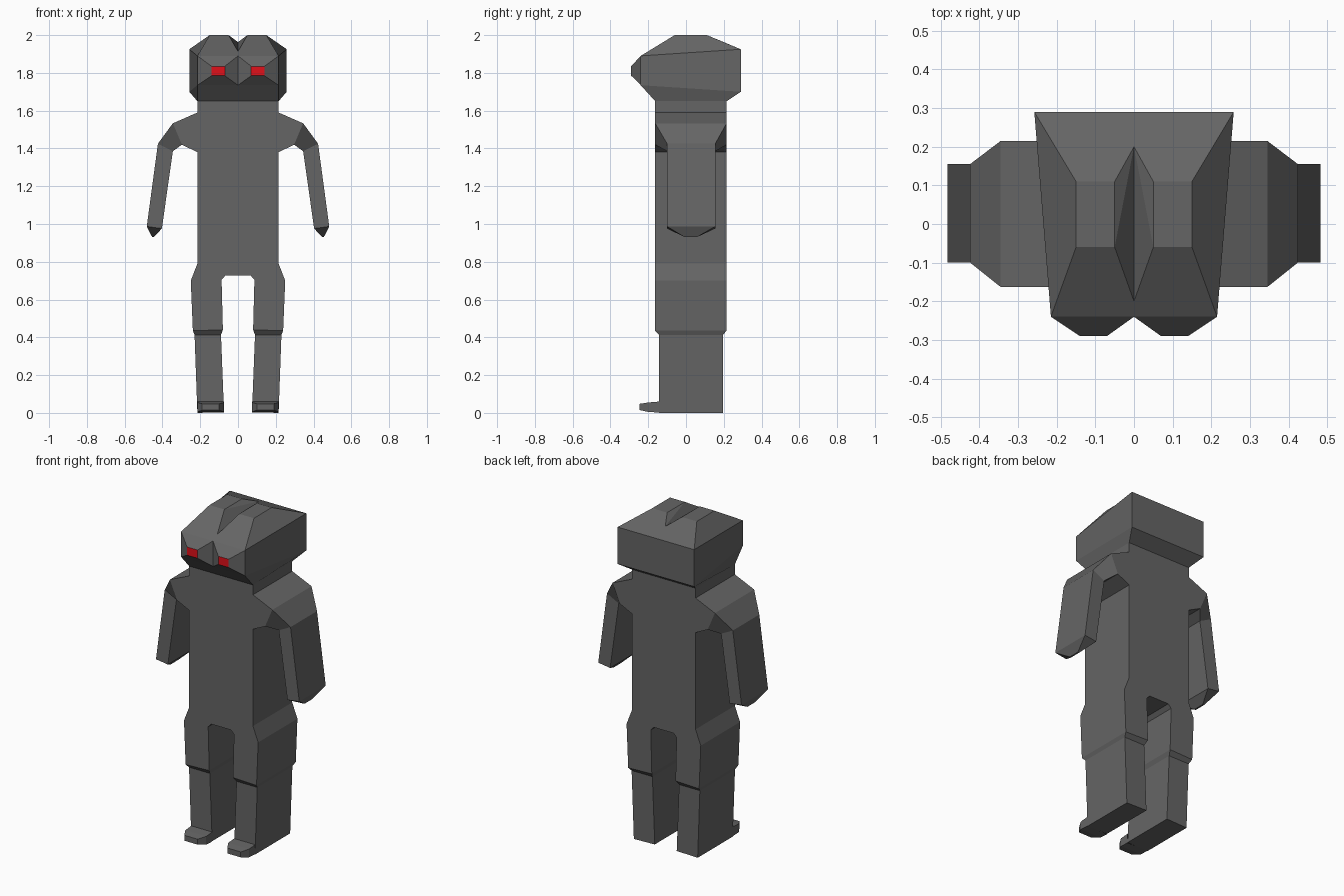
import bpy, bmesh

if "Cube" in bpy.data.objects:
    bpy.data.objects.remove(bpy.data.objects["Cube"])


def material(name, color):
    m = bpy.data.materials.new(name)
    m.diffuse_color = color
    m.use_nodes = True
    m.node_tree.nodes["Principled BSDF"].inputs["Base Color"].default_value = m.diffuse_color
    return m


GREY = material("dark_grey", (0.13, 0.13, 0.13, 1))
RED = material("red", (0.75, 0.005, 0.01, 1))


def part(name, verts, faces, mat=GREY):
    """Make the +x half of a part and mirror it across x = 0."""
    bm = bmesh.new()
    vs = [bm.verts.new(v) for v in verts]
    for f in faces:
        bm.faces.new([vs[i] for i in f])
    bmesh.ops.recalc_face_normals(bm, faces=bm.faces)
    mesh = bpy.data.meshes.new(name)
    bm.to_mesh(mesh)
    bm.free()
    mesh.materials.append(mat)
    ob = bpy.data.objects.new(name, mesh)
    bpy.context.collection.objects.link(ob)
    ob.modifiers.new("mirror", 'MIRROR').use_axis[0] = True
    return ob


def loft(name, rings):
    """Skin a list of four-point rings, closing only the last one."""
    verts = [p for r in rings for p in r]
    faces = [(k + i, k + (i + 1) % 4, k + 4 + (i + 1) % 4, k + 4 + i)
             for k in range(0, len(verts) - 4, 4) for i in range(4)]
    n = len(verts)
    return part(name, verts, faces + [(n - 4, n - 3, n - 2, n - 1)])


def limb_ring(outer, inner, y0, y1):
    """Ring from an outer and an inner (x, z) point spanning y0..y1."""
    return [(outer[0], y0, outer[1]), (outer[0], y1, outer[1]),
            (inner[0], y1, inner[1]), (inner[0], y0, inner[1])]


def toe_ring(x0, x1, z0, z1, y):
    return [(x0, y, z0), (x1, y, z0), (x1, y, z1), (x0, y, z1)]


# Torso with shoulders and thighs: extruded half profile, open at the joints
F, B = -0.163, 0.215
profile = [(0, 1.65), (.215, 1.65), (.215, 1.59), (.345, 1.533), (.297, 1.42),
           (.215, 1.38), (.215, .79), (.25, .70), (.239, .435), (.08, .44),
           (.087, .705), (.067, .727), (0, .727)]
n = len(profile)
open_edges = (0, 3, 8)
part("torso",
     [(x, F, z) for x, z in profile] + [(x, B, z) for x, z in profile],
     [tuple(range(n)), tuple(range(2 * n - 1, n - 1, -1))]
     + [(i, i + 1, n + i + 1, n + i) for i in range(n - 1) if i not in open_edges])

# Arms, narrowing below the shoulder and ending in a blunt tip
loft("arm", [limb_ring((.345, 1.533), (.297, 1.42), F, B),
             limb_ring((.424, 1.425), (.345, 1.385), -.10, .155),
             limb_ring((.483, .987), (.403, .976), -.10, .155),
             limb_ring((.455, .932), (.445, .932), -.01, .06)])

# Lower legs, stepped in at the knee
loft("lower_leg", [limb_ring((.239, .435), (.08, .44), F, B),
                   limb_ring((.230, .413), (.09, .413), -.143, .195),
                   limb_ring((.215, 0), (.074, .004), -.143, .195)])

# Feet with chamfered toes
loft("foot", [toe_ring(.074, .215, .002, .06, -.143),
              toe_ring(.074, .215, .005, .055, -.20),
              toe_ring(.10, .19, .015, .048, -.245)])

# Head: stacked levels, with a V groove on top and raised eye sockets
head = [
    (0, F, 1.65), (.215, F, 1.65), (.215, B, 1.65), (0, B, 1.65),
    (0, -.24, 1.735), (.215, -.24, 1.735), (.258, .29, 1.70), (0, .29, 1.70),
    (0, -.24, 1.89), (.215, -.24, 1.89), (.258, .29, 1.925), (0, .29, 1.925),
    (.05, -.06, 2), (.15, -.06, 2), (.15, .11, 2), (.05, .11, 2),
    (0, -.20, 1.914), (0, .20, 1.963)]
eye = [(.07, -.29, 1.785), (.14, -.29, 1.785), (.14, -.29, 1.835), (.07, -.29, 1.835)]
faces = [(i, i + 1, i + 5, i + 4) for i in range(3)]               # jaw
faces += [(5, 6, 10, 9), (6, 7, 11, 10)]                           # sides
faces += [(8, 9, 13, 12, 16), (9, 10, 14, 13), (10, 11, 17, 15, 14),
          (12, 13, 14, 15)]                                        # crown
faces += [(16, 12, 17), (12, 15, 17)]                              # groove
faces += [(4, 5, 19, 18), (5, 9, 20, 19), (9, 8, 21, 20), (8, 4, 18, 21)]  # socket
part("head", head + eye, faces)

# Red eyes
part("eye", eye, [(0, 1, 2, 3)], RED)
